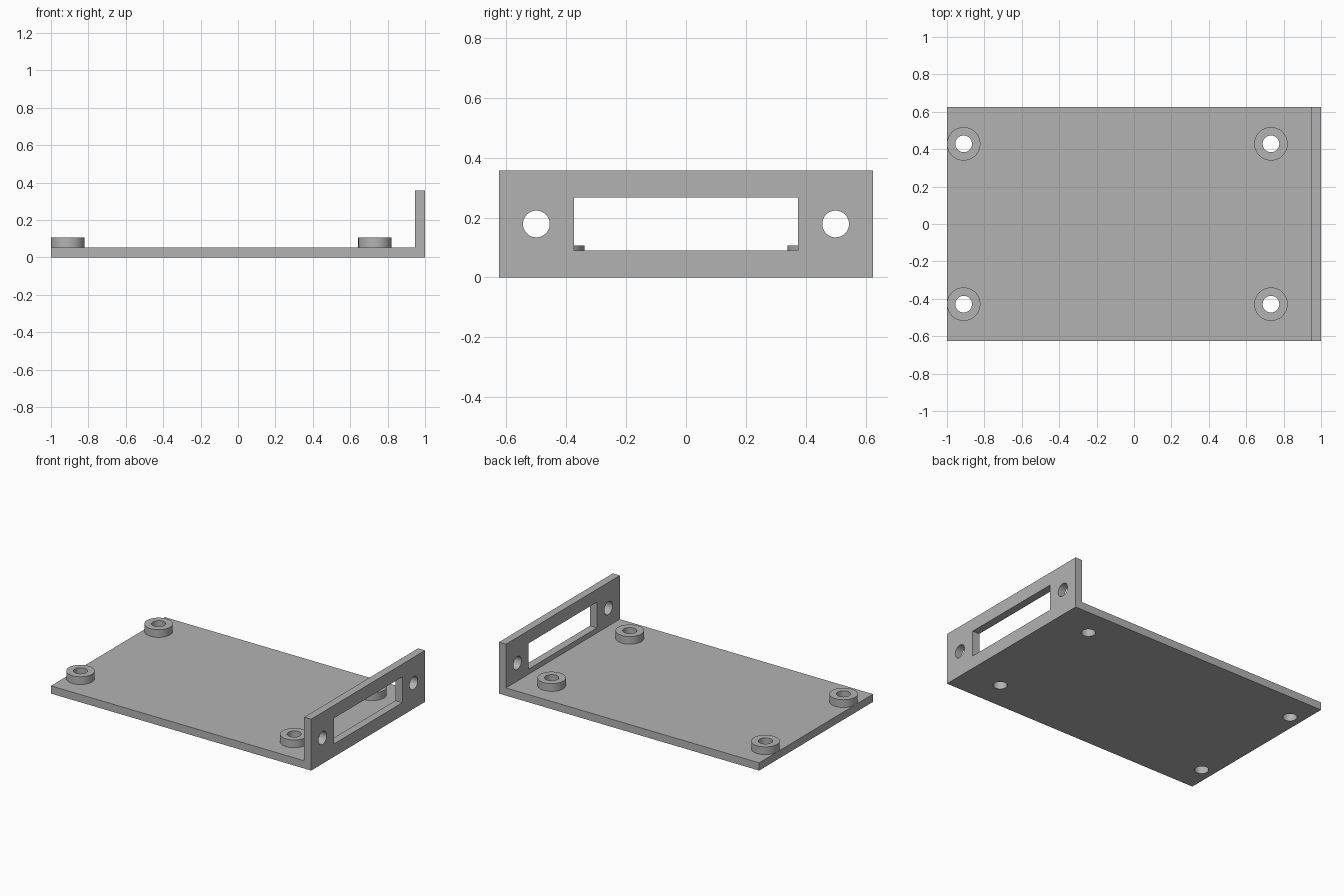
import bpy
import bmesh
import math
from mathutils import Matrix, Vector

if "Cube" in bpy.data.objects:
    bpy.data.objects.remove(bpy.data.objects["Cube"], do_unlink=True)

MM = 2 / 112                     # drawing unit: the bracket is 112 mm long
LENGTH, WIDTH, HEIGHT, THICK = 112 * MM, 70 * MM, 20 * MM, 3 * MM
HOLE_R, BOSS_R, BOSS_TOP = 2.5 * MM, 5 * MM, 6 * MM
BOSS_X = {"rear": -51 * MM, "panel": 41 * MM}
BOSS_Y = {"left": 24 * MM, "right": -24 * MM}

grey = bpy.data.materials.new("plain grey")
grey.use_nodes = True
colour = (0.45, 0.45, 0.45, 1)
grey.diffuse_color = colour
grey.node_tree.nodes["Principled BSDF"].inputs["Base Color"].default_value = colour


def finish(name, bm):
    bmesh.ops.recalc_face_normals(bm, faces=bm.faces[:])
    mesh = bpy.data.meshes.new(name)
    bm.to_mesh(mesh)
    bm.free()
    mesh.materials.append(grey)
    obj = bpy.data.objects.new(name, mesh)
    bpy.context.collection.objects.link(obj)
    return obj


def select(obj):
    bpy.ops.object.select_all(action="DESELECT")
    obj.select_set(True)
    bpy.context.view_layer.objects.active = obj


def extrude(name, points, offset):
    bm = bmesh.new()
    face = bm.faces.new([bm.verts.new(p) for p in points])
    grown = bmesh.ops.extrude_face_region(bm, geom=[face])["geom"]
    moved = [v for v in grown if isinstance(v, bmesh.types.BMVert)]
    bmesh.ops.translate(bm, verts=moved, vec=Vector(offset))
    return finish(name, bm)


def cylinder(name, centre, radius, depth, along_x=False):
    turn = Matrix.Rotation(math.pi / 2, 4, "Y") if along_x else Matrix()
    bm = bmesh.new()
    bmesh.ops.create_cone(bm, cap_ends=True, segments=64, radius1=radius,
                          radius2=radius, depth=depth,
                          matrix=Matrix.Translation(centre) @ turn)
    return finish(name, bm)


def cut(obj, cutters):
    select(obj)
    for cutter in cutters:
        cutter.hide_render = True
        mod = obj.modifiers.new("cut", "BOOLEAN")
        mod.operation, mod.solver, mod.object = "DIFFERENCE", "EXACT", cutter
        bpy.ops.object.modifier_apply(modifier=mod.name)
        bpy.data.objects.remove(cutter, do_unlink=True)
    bpy.ops.object.shade_smooth_by_angle(angle=math.radians(30))


# Base plate and upright panel as one L-shaped profile
end, inner = LENGTH / 2, LENGTH / 2 - THICK
profile = [(-end, 0), (end, 0), (end, HEIGHT), (inner, HEIGHT),
           (inner, THICK), (-end, THICK)]
bracket = extrude("bracket", [(x, -WIDTH / 2, z) for x, z in profile], (0, WIDTH, 0))

# Connector window and the two screw holes in the panel
half, low, high = 21 * MM, 5 * MM, 15 * MM
corners = [(-half, low), (half, low), (half, high), (-half, high)]
cutters = [extrude("window_cutter", [(inner - THICK, y, z) for y, z in corners],
                   (3 * THICK, 0, 0))]
for side in (-1, 1):
    cutters.append(cylinder("panel_hole_cutter", (inner, side * 28 * MM, HEIGHT / 2),
                            HOLE_R, 4 * THICK, along_x=True))

# Four drilled standoffs, with holes running on through the plate
for end_name, x in BOSS_X.items():
    for side_name, y in BOSS_Y.items():
        standoff = cylinder(f"standoff_{end_name}_{side_name}",
                            (x, y, (THICK + BOSS_TOP) / 2), BOSS_R, BOSS_TOP - THICK)
        cut(standoff, [cylinder("standoff_cutter", (x, y, THICK), HOLE_R, HEIGHT)])
        cutters.append(cylinder("plate_hole_cutter", (x, y, 0), HOLE_R, HEIGHT))

cut(bracket, cutters)
